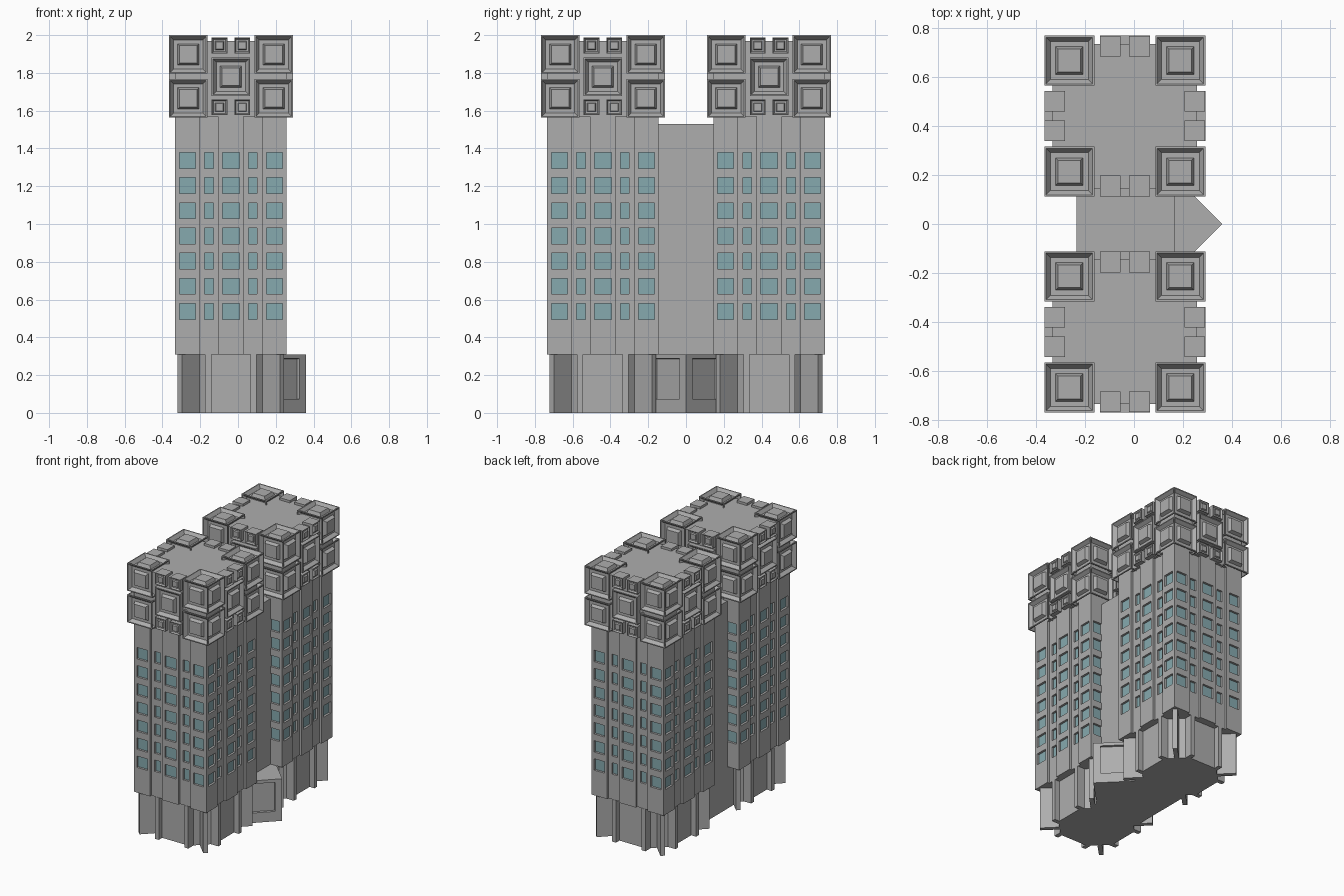
import bpy, bmesh
from math import pi, sqrt
from mathutils import Matrix, Vector

if "Cube" in bpy.data.objects:
    bpy.data.objects.remove(bpy.data.objects["Cube"])

CX, CY, HALF = -0.0375, 0.44, 0.295
glass = bpy.data.materials.new("window_glass")
glass.diffuse_color = (0.24, 0.40, 0.43, 1)
glass.use_nodes = True
glass.node_tree.nodes["Principled BSDF"].inputs["Base Color"].default_value = glass.diffuse_color
stone = bpy.data.materials.new("stone")
stone.diffuse_color = (0.42, 0.42, 0.42, 1)
stone.use_nodes = True
stone.node_tree.nodes["Principled BSDF"].inputs["Base Color"].default_value = stone.diffuse_color


def finish(name, bm, matrix=Matrix()):
    me = bpy.data.meshes.new(name)
    bm.to_mesh(me)
    bm.free()
    ob = bpy.data.objects.new(name, me)
    ob.matrix_world = matrix
    me.materials.append(stone)
    me.materials.append(glass)
    bpy.context.collection.objects.link(ob)
    return ob


def prism_bm(pts, z0, z1):
    bm = bmesh.new()
    base = bm.faces.new([bm.verts.new((x, y, z0)) for x, y in pts])
    top = bmesh.ops.extrude_face_region(bm, geom=[base])["geom"]
    bmesh.ops.translate(bm, verts=[v for v in top if isinstance(v, bmesh.types.BMVert)],
                        vec=(0, 0, z1 - z0))
    bmesh.ops.recalc_face_normals(bm, faces=bm.faces)
    return bm


def box(name, x0, x1, y0, y1, z0, z1, matrix=Matrix()):
    return finish(name, prism_bm([(x0, y0), (x1, y0), (x1, y1), (x0, y1)], z0, z1), matrix)


def block(name, centre, size, matrix, front_only=False):
    # cube with a sunken dish and a raised stud on its faces
    bm = bmesh.new()
    bmesh.ops.create_cube(bm, size=size, matrix=Matrix.Translation(centre))
    bm.normal_update()
    faces = [f for f in bm.faces if not front_only or f.normal.y < -0.9]
    for thick, depth in ((0.05, 0), (0.12, -0.12), (0.145, 0), (0.07, 0.12)):
        bmesh.ops.inset_individual(bm, faces=faces, thickness=thick * size, depth=depth * size)
    finish(name, bm, matrix)


def facade(matrix):
    # five stepped bays, seven rows of recessed windows, facing -y
    bm = bmesh.new()
    z0, z1 = 0.31, 1.57

    def quad(*pts, mat=0):
        f = bm.faces.new([bm.verts.new(p) for p in pts])
        f.material_index = mat

    def panel(a, b, c, d, y, mat=0):
        quad((a, y, c), (b, y, c), (b, y, d), (a, y, d), mat=mat)

    edges = [-HALF, -0.165, -0.0675, 0.0675, 0.165, HALF]
    depths = [HALF, 0.278, HALF, 0.278, HALF]
    widths = [0.085, 0.046, 0.09, 0.046, 0.085]
    for i in range(5):
        a, b, y = edges[i], edges[i + 1], -depths[i]
        m, w = (a + b) / 2, widths[i] / 2
        panel(a, m - w, z0, z1, y)
        panel(m + w, b, z0, z1, y)
        low = z0
        for r in range(7):
            zc = 0.537 + 0.1333 * r
            lo, hi = zc - 0.042, zc + 0.042
            panel(m - w, m + w, low, lo, y)
            loop = [(m - w, lo), (m + w, lo), (m + w, hi), (m - w, hi)]
            for k in range(4):
                p, q = loop[k], loop[(k + 1) % 4]
                quad((p[0], y, p[1]), (q[0], y, q[1]),
                     (q[0], y + 0.016, q[1]), (p[0], y + 0.016, p[1]))
            panel(m - w, m + w, lo, hi, y + 0.016, 1)
            low = hi
        panel(m - w, m + w, low, z1, y)
        quad((a, y, z0), (a, -0.25, z0), (b, -0.25, z0), (b, y, z0))
        if i < 4:
            n = -depths[i + 1]
            quad((b, y, z0), (b, n, z0), (b, n, z1), (b, y, z1))
    finish("window_facade", bm, matrix)


def tower(cy):
    home = Matrix.Translation((CX, cy, 0))
    c, d = 0.115, 0.24
    octagon = [(c, -d), (d, -c), (d, c), (c, d), (-c, d), (-d, c), (-d, -c), (-c, -d)]
    finish("tower_base", prism_bm(octagon, 0, 0.31), home)
    box("shaft_core", -0.25, 0.25, -0.25, 0.25, 0.31, 1.6, home)
    box("crown_core", -HALF, HALF, -HALF, HALF, 1.57, 1.97, home)
    for k in range(4):
        turn = home @ Matrix.Rotation(k * pi / 2, 4, 'Z')
        facade(turn)
        # crown: corner blocks, centre block, small blocks
        for z in (1.8975, 1.665):
            block("crown_corner_block", (-0.2265, -0.2265, z), 0.204, turn)
        block("crown_centre_block", (0, -0.2265, 1.78), 0.204, turn, True)
        for x in (-0.06, 0.06):
            for z in (1.945, 1.618):
                block("crown_small_block", (x, -0.285, z), 0.084, turn, True)
        # base: slim ribs and diagonal corner fins
        for s in (-1, 1):
            box("base_rib", s * 0.12 - 0.016, s * 0.12 + 0.016, -0.28, -0.2, 0, 0.31, turn)
        diag = turn @ Matrix.Rotation(pi / 4, 4, 'Z')
        box("corner_fin", -0.016, 0.016, -0.383, -0.2, 0, 0.31, diag)


for side in (-1, 1):
    tower(side * CY)

# link between the towers
box("link_block", -0.235, 0.165, -0.155, 0.155, 0, 1.53)
box("link_base", -0.235, 0.165, -0.25, 0.25, 0, 0.31)

# pointed entrance with a recessed panel on both slanted faces
bm = prism_bm([(0.1, -0.2), (0.16, -0.2), (0.36, 0), (0.16, 0.2), (0.1, 0.2)], 0, 0.31)
bm.normal_update()
slanted = [f for f in bm.faces if abs(f.normal.x - sqrt(0.5)) < 0.05]
bmesh.ops.inset_individual(bm, faces=slanted, thickness=0.068, depth=0)
for v in {v for f in slanted for v in f.verts}:
    v.co.z += 0.025
bmesh.ops.inset_individual(bm, faces=slanted, thickness=0.001, depth=-0.018)
finish("entrance_wedge", bm)
